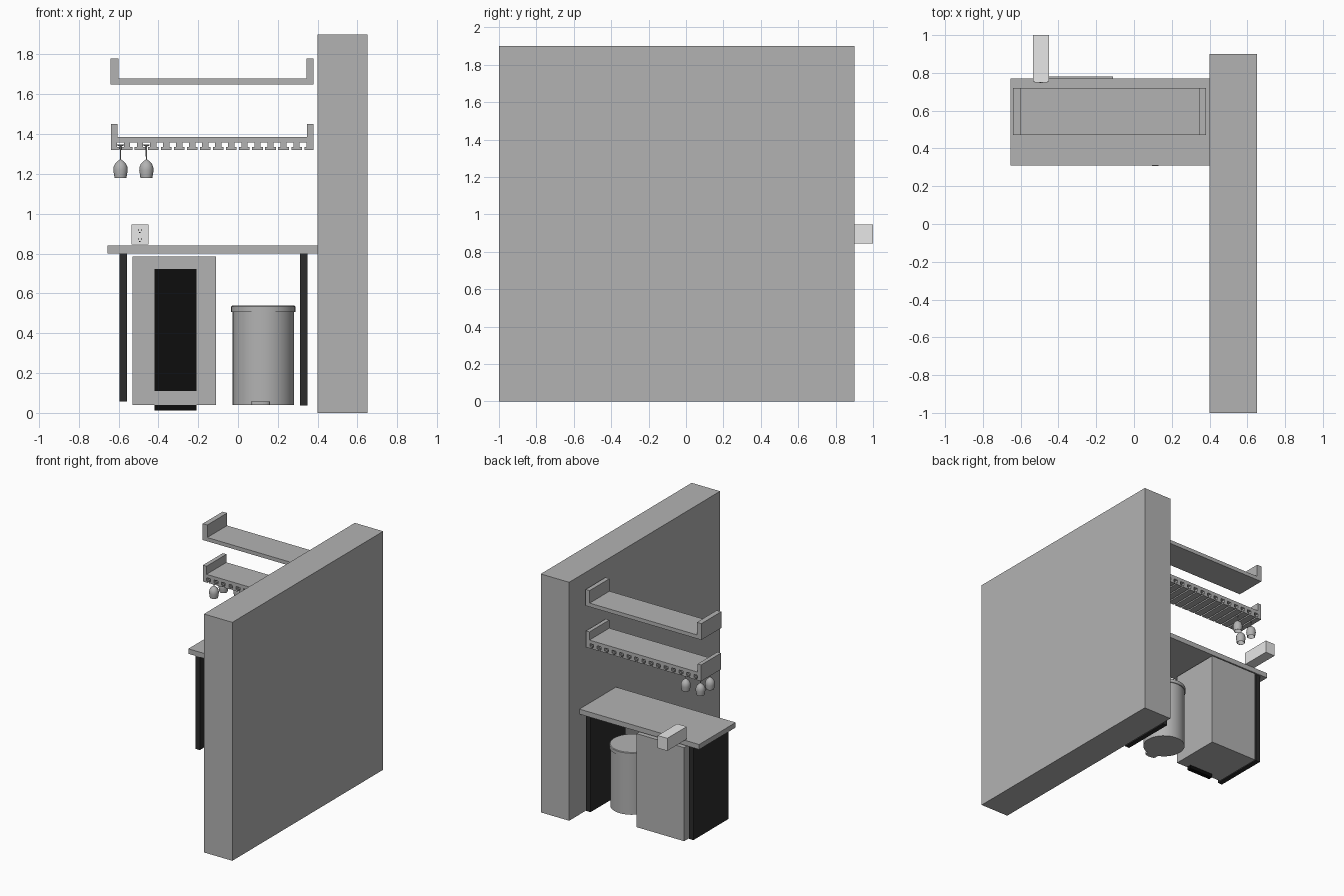
import bpy, bmesh, math

if "Cube" in bpy.data.objects:
    bpy.data.objects.remove(bpy.data.objects["Cube"])


def material(name, v):
    m = bpy.data.materials.new(name)
    m.diffuse_color = (v, v, v, 1)
    m.use_nodes = True
    m.node_tree.nodes["Principled BSDF"].inputs["Base Color"].default_value = m.diffuse_color
    return m


GREY = material("mid grey", 0.45)
LIGHT = material("light grey", 0.82)
DARK = material("dark panel", 0.025)
BLACK = material("black glass", 0.004)


def finish(name, bm, mat, smooth=False):
    bmesh.ops.recalc_face_normals(bm, faces=bm.faces)
    me = bpy.data.meshes.new(name)
    bm.to_mesh(me)
    bm.free()
    me.materials.append(mat)
    ob = bpy.data.objects.new(name, me)
    bpy.context.collection.objects.link(ob)
    if smooth:
        bpy.ops.object.select_all(action='DESELECT')
        ob.select_set(True)
        bpy.context.view_layer.objects.active = ob
        bpy.ops.object.shade_smooth_by_angle(angle=math.radians(35))
    return ob


def prism(name, pts, a, b, mat, axis='y'):
    """Extrude an outline (xz outline along y, or xy outline along z)."""
    bm = bmesh.new()
    put = (lambda p, t: (p[0], t, p[1])) if axis == 'y' else (lambda p, t: (p[0], p[1], t))
    lo = [bm.verts.new(put(p, a)) for p in pts]
    hi = [bm.verts.new(put(p, b)) for p in pts]
    n = len(pts)
    bm.faces.new(lo)
    bm.faces.new(hi[::-1])
    for i in range(n):
        j = (i + 1) % n
        bm.faces.new((lo[i], hi[i], hi[j], lo[j]))
    return finish(name, bm, mat)


def box(name, x, y, z, mat):
    pts = [(x[0], z[0]), (x[1], z[0]), (x[1], z[1]), (x[0], z[1])]
    return prism(name, pts, y[0], y[1], mat)


def lathe(name, profile, cx, cy, seg, mat):
    """Spin a (radius, z) profile around a vertical axis."""
    bm = bmesh.new()
    vs = [bm.verts.new((r, 0, z)) for r, z in profile]
    es = [bm.edges.new(p) for p in zip(vs, vs[1:])]
    bmesh.ops.spin(bm, geom=vs + es, cent=(0, 0, 0), axis=(0, 0, 1),
                   angle=math.tau, steps=seg, use_duplicate=False)
    bmesh.ops.remove_doubles(bm, verts=bm.verts, dist=1e-5)
    ob = finish(name, bm, mat, smooth=True)
    ob.location = (cx, cy, 0)
    return ob


# Side wall and worktop
box("wall", (0.40, 0.65), (-1.0, 0.90), (0, 1.90), GREY)
box("worktop", (-0.655, 0.40), (0.31, 0.77), (0.80, 0.84), GREY)

# Dark support panels under the worktop
box("left_support", (-0.595, -0.557), (0.315, 0.757), (0.057, 0.80), DARK)
box("right_support", (0.312, 0.35), (0.315, 0.757), (0.037, 0.80), DARK)

# Upper shelf with raised ends
prism("upper_shelf", [(-0.64, 1.65), (0.38, 1.65), (0.38, 1.78), (0.345, 1.78),
                      (0.345, 1.68), (-0.60, 1.68), (-0.60, 1.78), (-0.64, 1.78)],
      0.47, 0.72, GREY)

# Glass rack: shelf whose underside is cut by T-shaped slots
outline = [(-0.638, 1.32)]
for i in range(15):
    c = -0.59 + i * 0.0655
    outline += [(c - 0.006, 1.32), (c - 0.006, 1.334), (c - 0.017, 1.334), (c - 0.017, 1.358),
                (c + 0.017, 1.358), (c + 0.017, 1.334), (c + 0.006, 1.334), (c + 0.006, 1.32)]
outline += [(0.378, 1.32), (0.378, 1.45), (0.347, 1.45), (0.347, 1.385),
            (-0.606, 1.385), (-0.606, 1.45), (-0.638, 1.45)]
prism("glass_rack", outline, 0.47, 0.72, GREY)

# Hanging wine glasses, upside down
glass = [(0, 1.348), (0.0165, 1.347), (0.0165, 1.343), (0.004, 1.338), (0.003, 1.272),
         (0.012, 1.266), (0.027, 1.252), (0.034, 1.236), (0.036, 1.218), (0.030, 1.18),
         (0.028, 1.18), (0.034, 1.218), (0.032, 1.235), (0.025, 1.25), (0, 1.262)]
for i, (x, y) in enumerate([(-0.59, 0.54), (-0.59, 0.66), (-0.46, 0.66)]):
    lathe(f"wine_glass_{i + 1}", glass, x, y, 20, GREY)

# Drinks cooler with black glass door and plinth
box("cooler_body", (-0.53, -0.11), (0.37, 0.78), (0.04, 0.785), GREY)
box("cooler_glass", (-0.42, -0.208), (0.364, 0.371), (0.11, 0.722), BLACK)
box("cooler_plinth", (-0.42, -0.208), (0.375, 0.41), (0.012, 0.04), BLACK)

# Pedal bin
BX, BY = 0.127, 0.50
lathe("bin_body", [(0, 0.04), (0.155, 0.04), (0.155, 0.508), (0, 0.508)], BX, BY, 32, GREY)
lathe("bin_lid", [(0, 0.506), (0.162, 0.506), (0.162, 0.533), (0.157, 0.538), (0, 0.538)],
      BX, BY, 32, GREY)
arc = [(0.112 + 0.046 * math.cos(a), 0.325 - 0.018 * math.sin(a))
       for a in (math.pi * k / 10 for k in range(11))]
prism("bin_pedal", [(0.158, 0.36)] + arc + [(0.066, 0.36)], 0.04, 0.058, GREY, axis='z')

# Socket block behind the worktop, with face plate and slots
box("socket_block", (-0.535, -0.45), (0.755, 1.0), (0.845, 0.945), LIGHT)
box("socket_plate", (-0.528, -0.457), (0.748, 0.756), (0.852, 0.938), LIGHT)
for i, z in enumerate((0.872, 0.918)):
    for j, x in enumerate((-0.501, -0.486)):
        box(f"socket_slot_{i}{j}", (x - 0.002, x + 0.002), (0.746, 0.749),
            (z - 0.005, z + 0.005), BLACK)
    box(f"socket_earth_{i}", (-0.497, -0.490), (0.746, 0.749), (z - 0.015, z - 0.010), BLACK)
